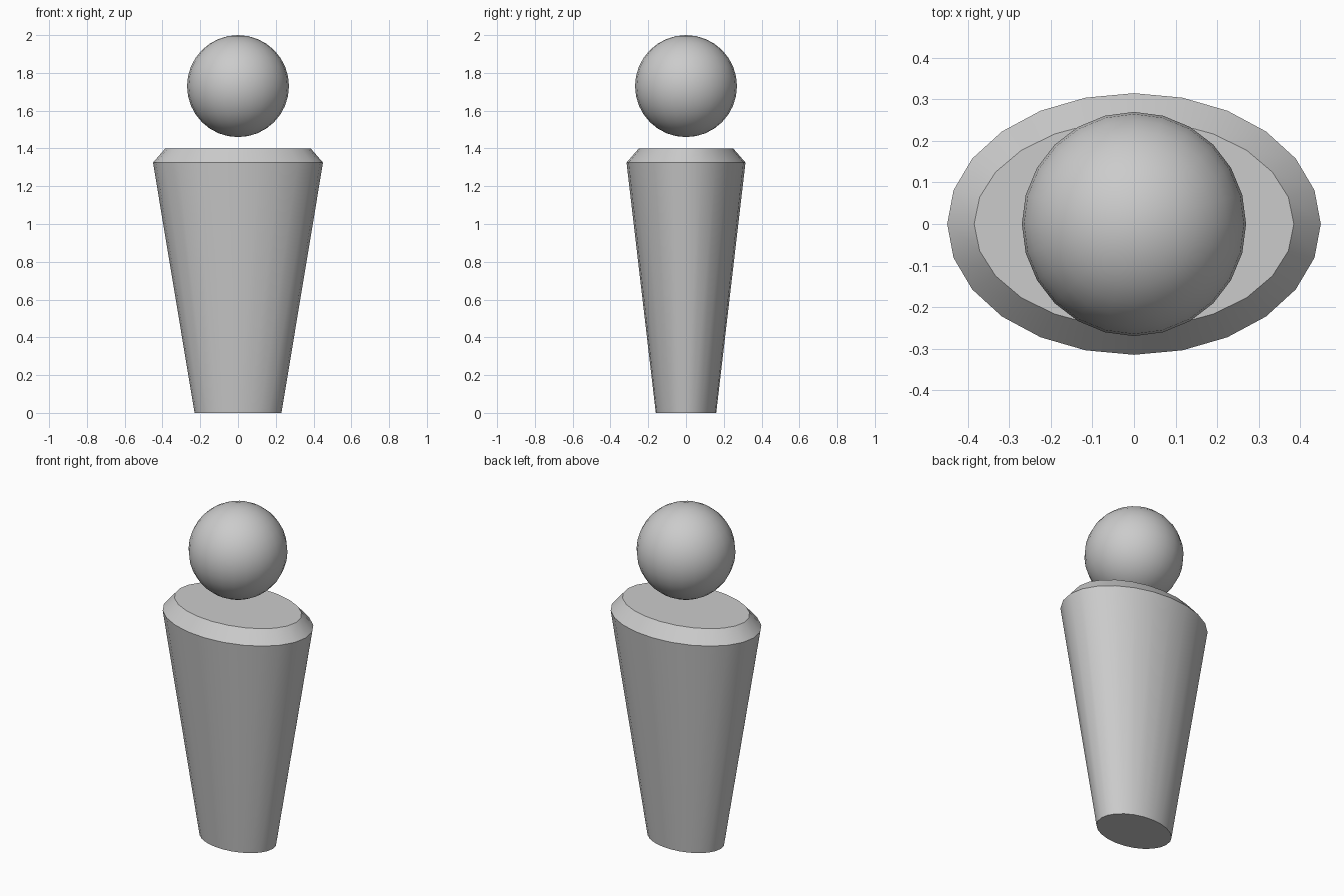
import bpy, bmesh, math

if "Cube" in bpy.data.objects:
    bpy.data.objects.remove(bpy.data.objects["Cube"])

SIDES = 24


def finish(name, bm):
    bmesh.ops.recalc_face_normals(bm, faces=bm.faces[:])
    mesh = bpy.data.meshes.new(name)
    bm.to_mesh(mesh)
    bm.free()
    obj = bpy.data.objects.new(name, mesh)
    bpy.context.collection.objects.link(obj)
    bpy.ops.object.select_all(action='DESELECT')
    bpy.context.view_layer.objects.active = obj
    obj.select_set(True)
    bpy.ops.object.shade_smooth_by_angle(angle=math.radians(30))
    return obj


# Tapered oval body with chamfered shoulders: (half width, half depth, height)
profile = [(0.23, 0.16, 0.0), (0.45, 0.315, 1.325), (0.385, 0.25, 1.4)]
bm = bmesh.new()
rings = []
for rx, ry, z in profile:
    angles = [2 * math.pi * i / SIDES for i in range(SIDES)]
    rings.append([bm.verts.new((rx * math.cos(a), ry * math.sin(a), z)) for a in angles])
for low, high in zip(rings, rings[1:]):
    for i in range(SIDES):
        j = (i + 1) % SIDES
        bm.faces.new((low[i], low[j], high[j], high[i]))
bm.faces.new(rings[0][::-1])
bm.faces.new(rings[-1])
finish("body", bm)

# Floating round head
bm = bmesh.new()
bmesh.ops.create_uvsphere(bm, u_segments=SIDES, v_segments=16, radius=0.27)
bmesh.ops.translate(bm, verts=bm.verts[:], vec=(0, 0, 1.73))
finish("head", bm)
